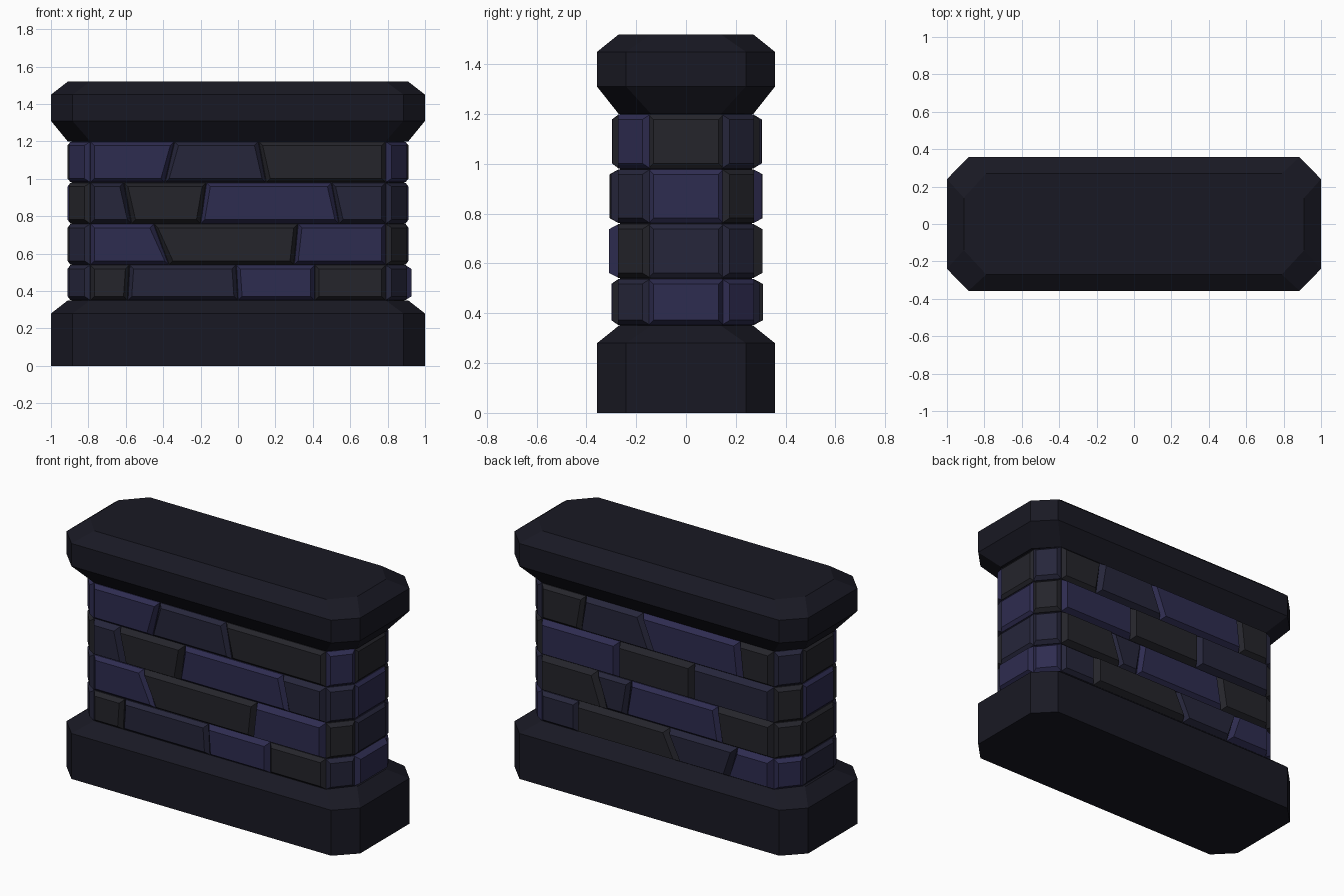
import bpy, random
from mathutils import Vector

if "Cube" in bpy.data.objects:
    bpy.data.objects.remove(bpy.data.objects["Cube"])

random.seed(4)


def material(name, rgb):
    m = bpy.data.materials.new(name)
    m.diffuse_color = (*rgb, 1)
    m.use_nodes = True
    m.node_tree.nodes["Principled BSDF"].inputs["Base Color"].default_value = m.diffuse_color
    return m


TRIM = material("dark_trim", (0.0095, 0.0095, 0.017))
STONE = {
    "b": material("blue_stone", (0.027, 0.025, 0.080)),
    "m": material("slate_stone", (0.019, 0.019, 0.043)),
    "d": material("charcoal_stone", (0.018, 0.018, 0.024)),
}


def add_mesh(name, verts, faces, mat):
    me = bpy.data.meshes.new(name)
    me.from_pydata(verts, [], faces)
    me.materials.append(mat)
    ob = bpy.data.objects.new(name, me)
    bpy.context.collection.objects.link(ob)
    return ob


def octagon(x, y, cx, cy):
    """Rectangle with clipped corners, counter-clockwise, starting at the front."""
    return [(-cx, -y), (cx, -y), (x, -cy), (x, cy), (cx, y), (-cx, y), (-x, cy), (-x, -cy)]


WIDE = octagon(1.0, 0.357, 0.885, 0.24)
NARROW = octagon(0.91, 0.27, 0.79, 0.14)
CORE = octagon(0.89, 0.265, 0.79, 0.145)


def loft(name, rings, mat):
    verts = [(x, y, z) for ring, z in rings for x, y in ring]
    faces = [list(range(7, -1, -1)), [len(verts) - 8 + i for i in range(8)]]
    for r in range(len(rings) - 1):
        for i in range(8):
            j = (i + 1) % 8
            faces.append((r * 8 + i, r * 8 + j, r * 8 + 8 + j, r * 8 + 8 + i))
    return add_mesh(name, verts, faces, mat)


# Plinth, cap and inner core
loft("plinth", [(WIDE, 0), (WIDE, 0.28), (NARROW, 0.35)], TRIM)
loft("cap", [(NARROW, 1.20), (WIDE, 1.31), (WIDE, 1.45), (NARROW, 1.52)], TRIM)
loft("core", [(CORE, 0.3), (CORE, 1.25)], TRIM)


def brick(name, p0, p1, left, right, z0, z1, depth, mat, inset=0.022):
    """Bevelled block on the wall from p0 to p1; left/right = (bottom, top) offsets from its middle."""
    a, b = Vector((*p0, 0)), Vector((*p1, 0))
    t = (b - a).normalized()
    n = Vector((t.y, -t.x, 0))
    mid = (a + b) / 2

    def quad(g, out):
        pts = [(left[0] + g, z0 + g), (right[0] - g, z0 + g),
               (right[1] - g, z1 - g), (left[1] + g, z1 - g)]
        return [mid + t * s + n * out + Vector((0, 0, z)) for s, z in pts]

    verts = quad(0.002, -0.02) + quad(0.002, 0.006) + quad(inset, depth)
    faces = [(3, 2, 1, 0), (8, 9, 10, 11)]
    for k in (0, 4):
        faces += [(k + i, k + (i + 1) % 4, k + 4 + (i + 1) % 4, k + 4 + i) for i in range(4)]
    add_mesh(name, verts, faces, mat)


ROWS = [0.35, 0.54, 0.76, 0.98, 1.20]

# Slanted joints (bottom, top) and stone colours of each course, lowest first
FRONT = [
    ([(-0.59, -0.58), (0.0, -0.01), (0.41, 0.41)], "dmbd"),
    ([(-0.37, -0.45), (0.30, 0.32)], "bdb"),
    ([(-0.57, -0.61), (-0.20, -0.17), (0.54, 0.50)], "mdbm"),
    ([(-0.39, -0.34), (0.15, 0.11)], "bmd"),
]
BACK = [
    ([(-0.54, -0.54), (0.15, 0.08), (0.49, 0.54)], "mdmb"),
    ([(-0.35, -0.41), (-0.21, -0.18), (0.44, 0.41)], "dmbd"),
    ([(-0.26, -0.26), (0.25, 0.25)], "bdm"),
    ([(-0.52, -0.49), (-0.03, -0.10), (0.58, 0.56)], "dmbd"),
]
# Short ends and clipped corners carry one stone per course
SINGLE = {
    "front_right_corner": (1, "mdmb"), "right_end": (2, "bmbd"),
    "back_right_corner": (3, "bmdm"), "back_left_corner": (5, "bddm"),
    "left_end": (6, "mdbd"), "front_left_corner": (7, "mmdb"),
}

# Long faces
for side, start, courses in (("front", 0, FRONT), ("back", 4, BACK)):
    for r, (joints, colours) in enumerate(courses):
        edges = [(-0.79, -0.79)] + joints + [(0.79, 0.79)]
        for i, c in enumerate(colours):
            brick(f"{side}_brick_{r + 1}_{i + 1}", CORE[start], CORE[start + 1],
                  edges[i], edges[i + 1], ROWS[r], ROWS[r + 1],
                  random.uniform(0.028, 0.045), STONE[c])

# Ends and corners
for name, (k, colours) in SINGLE.items():
    p0, p1 = CORE[k], CORE[(k + 1) % 8]
    h = (Vector(p1) - Vector(p0)).length / 2 + 0.008
    for r, c in enumerate(colours):
        depth = 0.022 if "end" in name else 0.03
        if name == "right_end" and r == 0:
            depth = 0.038
        brick(f"{name}_brick_{r + 1}", p0, p1, (-h, -h), (h, h),
              ROWS[r], ROWS[r + 1], depth, STONE[c])
